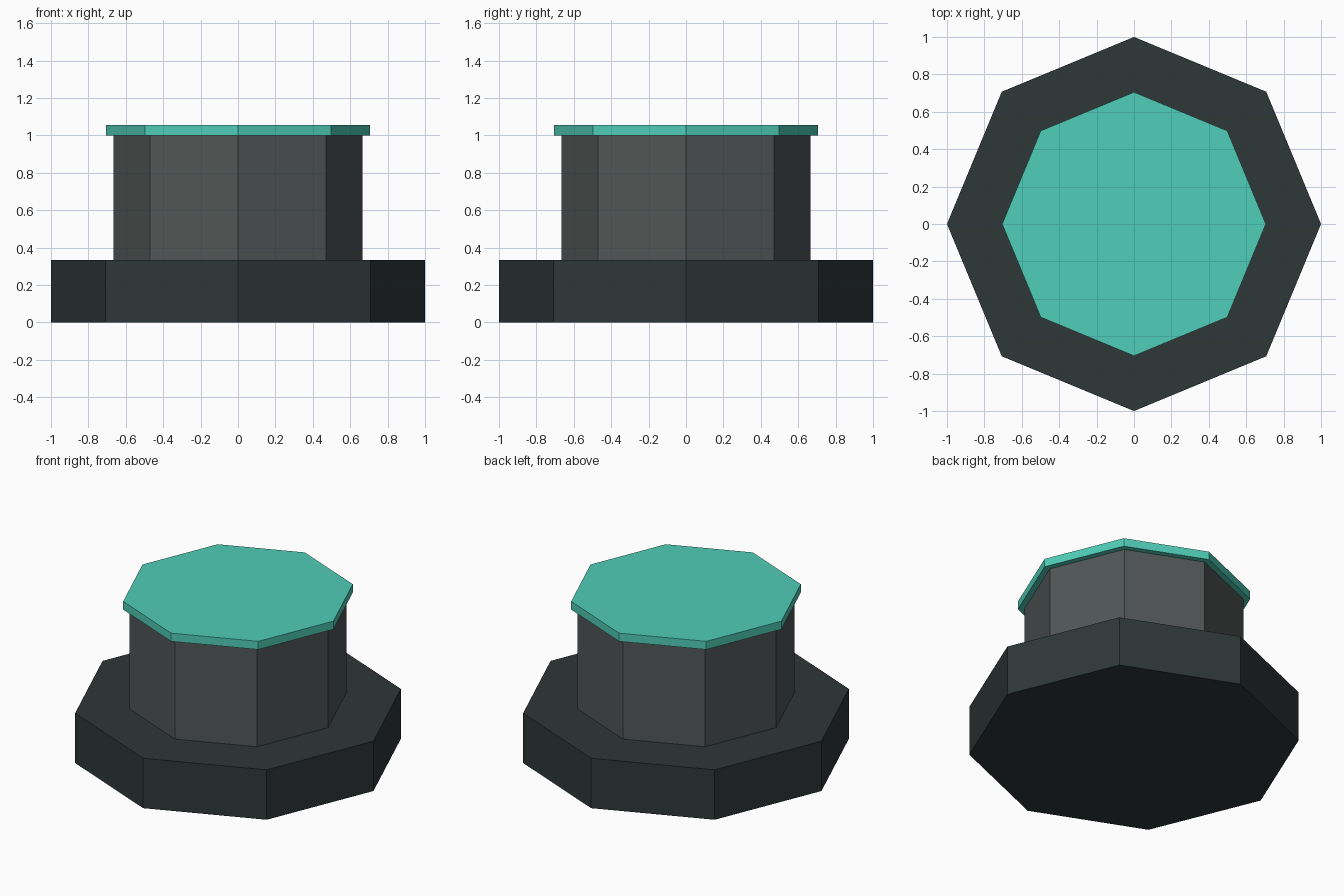
import bpy

cube = bpy.data.objects.get("Cube")
if cube:
    bpy.data.objects.remove(cube, do_unlink=True)


def make_material(name, color):
    mat = bpy.data.materials.new(name)
    mat.use_nodes = True
    mat.diffuse_color = (*color, 1)
    mat.node_tree.nodes["Principled BSDF"].inputs["Base Color"].default_value = (*color, 1)
    return mat


def octagon_prism(name, radius, bottom, top, mat):
    """Flat-shaded eight-sided prism with corners on the x and y axes."""
    bpy.ops.mesh.primitive_cylinder_add(
        vertices=8, radius=radius, depth=top - bottom,
        location=(0, 0, (bottom + top) / 2))
    obj = bpy.context.object
    obj.name = name
    obj.data.materials.append(mat)
    return obj


dark_slate = make_material("dark slate", (0.028, 0.038, 0.038))
grey_metal = make_material("grey metal", (0.082, 0.095, 0.094))
teal = make_material("teal", (0.080, 0.610, 0.480))

# Wide foot, narrower column and thin overhanging cap
octagon_prism("base", 1.0, 0.0, 0.333, dark_slate)
octagon_prism("column", 0.665, 0.333, 1.0, grey_metal)
octagon_prism("cap", 0.705, 1.0, 1.055, teal)
